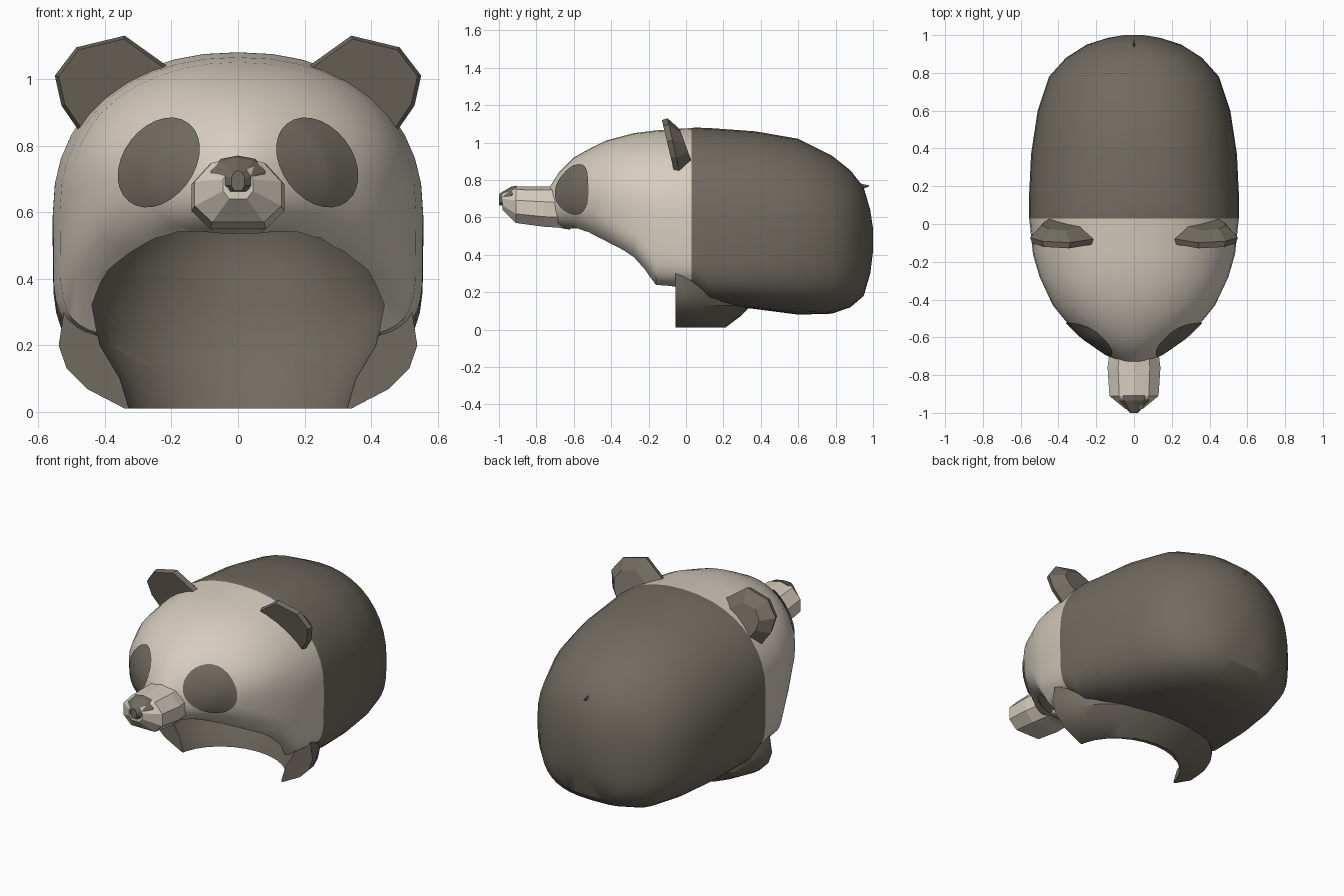
import bpy, bmesh, math
from mathutils import Vector
from mathutils.bvhtree import BVHTree

if "Cube" in bpy.data.objects:
    bpy.data.objects.remove(bpy.data.objects["Cube"])


def material(name, rgb):
    m = bpy.data.materials.new(name)
    m.diffuse_color = (*rgb, 1)
    m.use_nodes = True
    m.node_tree.nodes["Principled BSDF"].inputs["Base Color"].default_value = m.diffuse_color
    return m


CREAM = material("cream_fur", (0.67, 0.61, 0.52))
DARK = material("dark_fur", (0.165, 0.148, 0.117))


def make(name, bm, mats, angle=None):
    bmesh.ops.recalc_face_normals(bm, faces=bm.faces)
    me = bpy.data.meshes.new(name)
    bm.to_mesh(me)
    bm.free()
    for m in mats:
        me.materials.append(m)
    ob = bpy.data.objects.new(name, me)
    bpy.context.collection.objects.link(ob)
    if angle:
        smooth(ob, angle)
    return ob


def select(ob):
    bpy.ops.object.select_all(action='DESELECT')
    ob.select_set(True)
    bpy.context.view_layer.objects.active = ob


def smooth(ob, angle):
    select(ob)
    bpy.ops.object.shade_smooth_by_angle(angle=math.radians(angle))


def loft(rings):
    """Skin closed rings of points and cap both ends."""
    bm = bmesh.new()
    vs = [[bm.verts.new(p) for p in r] for r in rings]
    n = len(vs[0])
    for a, b in zip(vs, vs[1:]):
        for i in range(n):
            bm.faces.new((a[i], a[(i + 1) % n], b[(i + 1) % n], b[i]))
    bm.faces.new(vs[0])
    bm.faces.new(vs[-1])
    return bm


def section(y, hw, top, bot, upper, lower, n=40):
    """Rounded cross-section with its own upper and lower fullness."""
    zc = bot + 0.45 * (top - bot)
    pts = []
    for i in range(n):
        t = 2 * math.pi * i / n
        c, s = math.cos(t), math.sin(t)
        e = 2 / (upper if s >= 0 else lower)
        h = top - zc if s >= 0 else zc - bot
        pts.append((math.copysign(abs(c) ** e, c) * hw, y,
                    zc + math.copysign(abs(s) ** e, s) * h))
    return pts


def oval(z, rx, ry, cy=-0.1, n=28):
    return [(rx * math.cos(2 * math.pi * i / n),
             cy + ry * math.sin(2 * math.pi * i / n), z) for i in range(n)]


# head and body in one shell: (y, half width, top, bottom, fullness above, below)
SHELL = [(-.73, .09, .76, .57, 2, 2), (-.68, .16, .84, .545, 1.9, 2.2),
         (-.60, .275, .92, .53, 1.9, 2.4), (-.51, .365, .97, .48, 1.95, 2.8),
         (-.43, .43, 1.01, .44, 2, 3.5),
         (-.28, .50, 1.05, .36, 2.1, 5), (-.16, .535, 1.065, .22, 2.2, 6),
         (.03, .555, 1.078, .21, 2.2, 6), (.05, .556, 1.08, .20, 2.2, 6),
         (.12, .557, 1.078, .14, 2.2, 5), (.37, .545, 1.06, .11, 2.2, 4),
         (.60, .51, 1.02, .08, 2.2, 3.2), (.78, .45, .93, .085, 2.2, 3),
         (.88, .36, .85, .12, 2.2, 3), (.95, .25, .76, .18, 2.2, 3),
         (.985, .14, .64, .30, 2, 2.5), (1.0, .05, .54, .42, 2, 2)]
bm = loft([section(*r) for r in SHELL])
bmesh.ops.recalc_face_normals(bm, faces=bm.faces)
for f in bm.faces:
    f.material_index = 0 if f.calc_center_median().y < 0.035 else 1
tree = BVHTree.FromBMesh(bm)
shell = make("head_and_body", bm, [CREAM, DARK])

# lip hanging below the neck opening
bm = loft([oval(.01, .345, .31), oval(.07, .46, .39), oval(.13, .52, .45),
           oval(.20, .545, .42), oval(.30, .53, .38)])
geom = bm.verts[:] + bm.edges[:] + bm.faces[:]
bmesh.ops.bisect_plane(bm, geom=geom, plane_co=(0, -.055, 0),
                       plane_no=(0, -1, 0), clear_outer=True)
bmesh.ops.holes_fill(bm, edges=[e for e in bm.edges if e.is_boundary])
for f in bm.faces:
    f.material_index = 1
lip = make("neck_lip", bm, [CREAM, DARK])

# neck cavity cutter, lined with dark fur
bm = loft([oval(-.3, .31, .26), oval(.0, .33, .285), oval(.10, .36, .32),
           oval(.20, .42, .37), oval(.32, .45, .41, -.13), oval(.44, .43, .44, -.15),
           oval(.54, .39, .46, -.17), oval(.68, .32, .36, -.15),
           oval(.78, .18, .2, -.15)])
for f in bm.faces:
    f.material_index = 1
cutter = make("cavity_cutter", bm, [CREAM, DARK])
cutter.hide_render = True
for ob in (shell, lip):
    mod = ob.modifiers.new("cavity", 'BOOLEAN')
    mod.operation = 'DIFFERENCE'
    mod.object = cutter
    mod.solver = 'EXACT'
    select(ob)
    bpy.ops.object.modifier_apply(modifier=mod.name)
    smooth(ob, 32)
bpy.data.objects.remove(cutter)

# eye patches laid onto the face
for side, label in ((-1, "left"), (1, "right")):
    bm = bmesh.new()
    rows = []
    a = math.radians(-52)
    for k in range(0, 7):
        row = []
        for i in range(28):
            t = 2 * math.pi * i / 28
            u, v = .145 * k / 6 * math.cos(t), .106 * k / 6 * math.sin(t)
            x = .234 + u * math.cos(a) - v * math.sin(a)
            z = .748 + u * math.sin(a) + v * math.cos(a)
            hit, nor, _, _ = tree.ray_cast(Vector((side * x, -2, z)), Vector((0, 1, 0)))
            if hit is None:
                hit, nor = Vector((side * x, -.55, z)), Vector((0, -1, 0))
            row.append(bm.verts.new(hit + nor * .007))
        rows.append(row)
    for p, q in zip(rows, rows[1:]):
        for i in range(28):
            j = (i + 1) % 28
            bm.faces.new((p[i], p[j], q[j], q[i]))
    bmesh.ops.remove_doubles(bm, verts=bm.verts, dist=1e-5)
    ob = make(label + "_eye_patch", bm, [DARK], 40)
    if sum(p.normal.y for p in ob.data.polygons) > 0:
        ob.data.flip_normals()


# faceted muzzle
def muzzle_ring(y, hw, top, bot):
    h = top - bot
    half = [(0, top), (.6 * hw, top - .09 * h), (hw, bot + .62 * h),
            (hw, bot + .25 * h), (.6 * hw, bot)]
    return ([(x, y, z) for x, z in half]
            + [(-x, y, z) for x, z in reversed(half[1:])])


make("muzzle", loft([muzzle_ring(-.60, .12, .77, .54), muzzle_ring(-.76, .14, .765, .55),
                     muzzle_ring(-.91, .13, .766, .57),
                     muzzle_ring(-.98, .045, .735, .64)]), [CREAM])

# nose: dark faceted cap over the upper tip of the muzzle
make("nose", loft([muzzle_ring(-.905, .085, .770, .66), muzzle_ring(-.935, .082, .764, .655),
                   muzzle_ring(-1.0, .02, .725, .665)]), [DARK])

# ears: thick faceted discs, leaning forward
EAR = [(.20, 1.03), (.34, 1.13), (.485, 1.095), (.55, 1.01),
       (.53, .92), (.475, .84), (.40, .84), (.28, .92)]
for side, label in ((-1, "left"), (1, "right")):
    bm = bmesh.new()

    def ring(scale, dy):
        return [bm.verts.new((side * (.39 + (x - .39) * scale),
                              -.03 - .22 * (z - .84) + dy,
                              .985 + (z - .985) * scale)) for x, z in EAR]
    front, rim, back = ring(.93, -.035), ring(1, -.005), ring(.6, .06)
    for p, q in ((front, rim), (rim, back)):
        for i in range(8):
            j = (i + 1) % 8
            bm.faces.new((p[i], p[j], q[j], q[i]))
    bm.faces.new(front)
    bm.faces.new(back)
    make(label + "_ear", bm, [DARK])

# tiny tail tuft
bm = bmesh.new()
bmesh.ops.create_cone(bm, cap_ends=True, segments=4, radius1=.025, radius2=.002, depth=.07)
for v in bm.verts:
    v.co = Vector((v.co.x * .4, .945 + v.co.z, .765 + v.co.y + v.co.z * .1))
make("tail_tuft", bm, [DARK])
